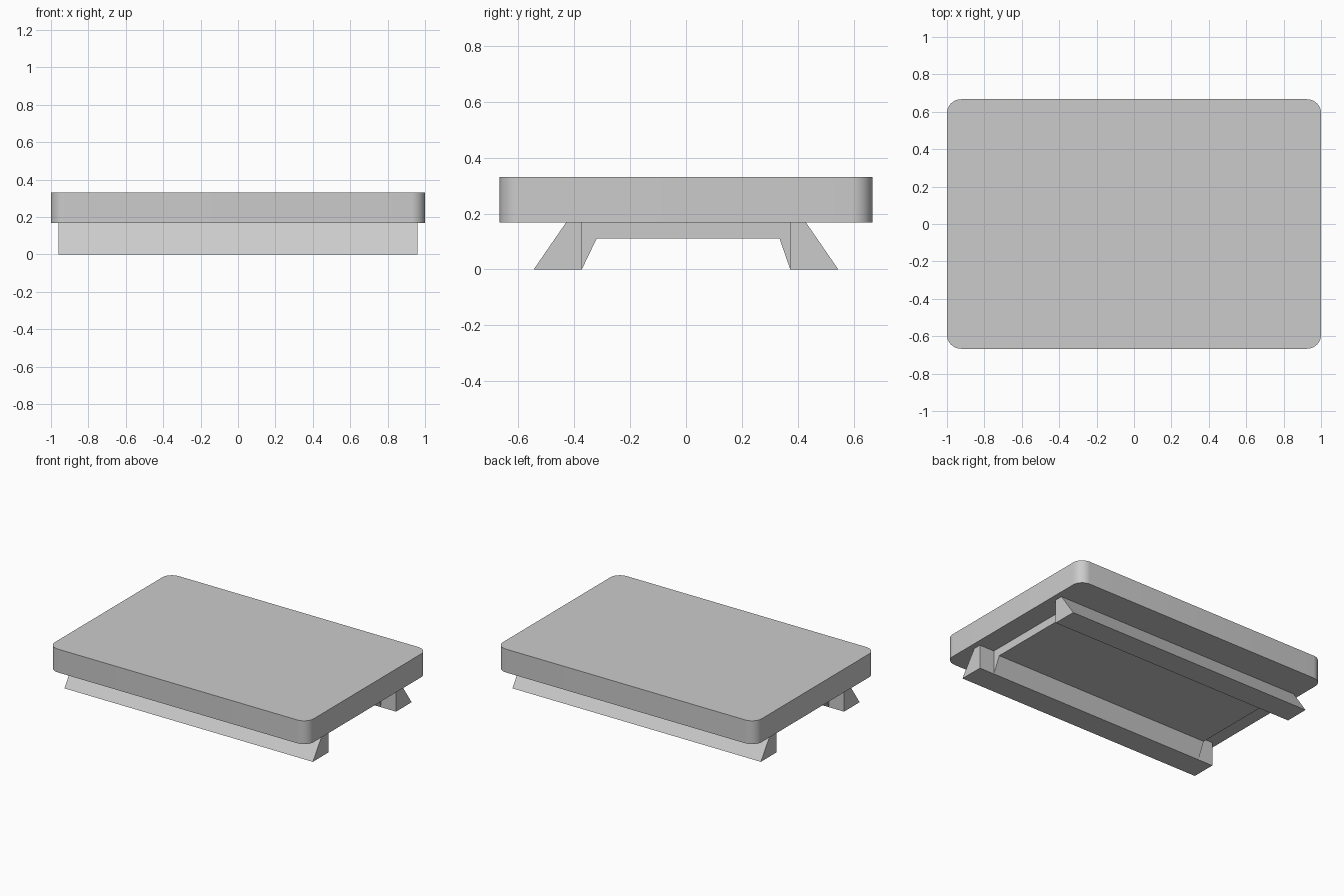
import bpy, math

cube = bpy.data.objects.get("Cube")
if cube:
    bpy.data.objects.remove(cube, do_unlink=True)

# One plain grey for every part
grey = bpy.data.materials.new("plain grey")
grey.use_nodes = True
colour = (0.6, 0.6, 0.6, 1)
grey.diffuse_color = colour
grey.node_tree.nodes["Principled BSDF"].inputs["Base Color"].default_value = colour


def extrude(name, loop, offset):
    """Solid from a closed loop of 3D points swept along an offset."""
    n = len(loop)
    far = [tuple(a + b for a, b in zip(p, offset)) for p in loop]
    faces = [tuple(reversed(range(n))), tuple(range(n, 2 * n))]
    faces += [(i, (i + 1) % n, n + (i + 1) % n, n + i) for i in range(n)]
    mesh = bpy.data.meshes.new(name)
    mesh.from_pydata(loop + far, [], faces)
    mesh.materials.append(grey)
    obj = bpy.data.objects.new(name, mesh)
    bpy.context.collection.objects.link(obj)
    return obj


def bar(name, profile, half_length):
    """Bar along x from a counter-clockwise (y, z) profile."""
    return extrude(name, [(-half_length, y, z) for y, z in profile], (2 * half_length, 0, 0))


BOARD_Z, TOP_Z = 0.167, 0.33

# Board with rounded vertical corners
W, D, R, STEPS = 1.0, 0.667, 0.075, 10
outline = []
for quarter, (sx, sy) in enumerate([(1, 1), (-1, 1), (-1, -1), (1, -1)]):
    for i in range(STEPS + 1):
        a = math.pi / 2 * (quarter + i / STEPS)
        outline.append((sx * (W - R) + R * math.cos(a), sy * (D - R) + R * math.sin(a), BOARD_Z))
board = extrude("board", outline, (0, 0, TOP_Z - BOARD_Z))
bpy.ops.object.select_all(action='DESELECT')
board.select_set(True)
bpy.context.view_layer.objects.active = board
bpy.ops.object.shade_smooth_by_angle(angle=math.radians(30))

# Sloping feet along the front and back
foot = [(0.373, 0), (0.545, 0), (0.43, BOARD_Z), (0.373, BOARD_Z)]
bar("back_foot", foot, 0.96)
bar("front_foot", [(-y, z) for y, z in reversed(foot)], 0.96)

# Shorter centre block with flared sides down to the feet
bar("centre_block", [(-0.373, 0), (-0.32, 0.11), (0.335, 0.11), (0.373, 0),
                     (0.373, BOARD_Z), (-0.373, BOARD_Z)], 0.845)
